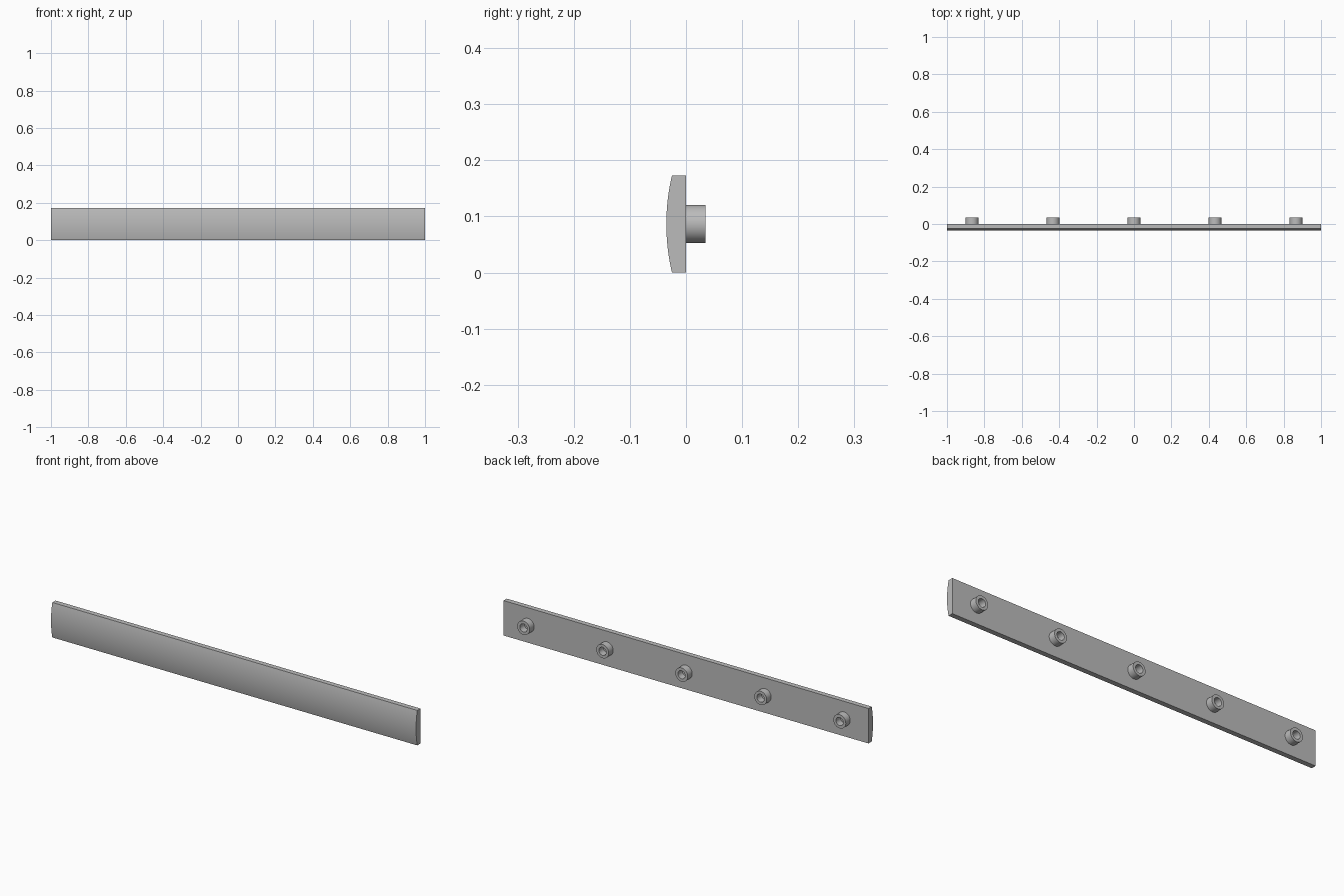
import bpy, bmesh, math

cube = bpy.data.objects.get("Cube")
if cube:
    bpy.data.objects.remove(cube, do_unlink=True)

LENGTH, HEIGHT = 2.0, 0.173
EDGE_Y, CROWN = -0.025, 0.010     # front edge position and bulge of the face
BOSS_R, HOLE_R, BOSS_Y = 0.034, 0.020, 0.035
BOSS_SPACING = 0.433

grey = bpy.data.materials.new("plain_grey")
grey.use_nodes = True
colour = (0.5, 0.5, 0.5, 1)
grey.diffuse_color = colour
grey.node_tree.nodes["Principled BSDF"].inputs["Base Color"].default_value = colour


def finish(bm, name):
    bmesh.ops.recalc_face_normals(bm, faces=bm.faces)
    mesh = bpy.data.meshes.new(name)
    bm.to_mesh(mesh)
    bm.free()
    mesh.materials.append(grey)
    obj = bpy.data.objects.new(name, mesh)
    bpy.context.collection.objects.link(obj)
    bpy.ops.object.select_all(action="DESELECT")
    obj.select_set(True)
    bpy.context.view_layer.objects.active = obj
    bpy.ops.object.shade_smooth_by_angle(angle=math.radians(30))
    return obj


# Long strip: flat back, gently arched front, extruded along x
half = HEIGHT / 2
radius = (half ** 2 + CROWN ** 2) / (2 * CROWN)
sweep = math.asin(half / radius)
steps = 24
profile = [(0, HEIGHT), (0, 0)]
for i in range(steps + 1):
    a = sweep * (2 * i / steps - 1)
    profile.append((EDGE_Y - CROWN + radius * (1 - math.cos(a)),
                    half + radius * math.sin(a)))
bm = bmesh.new()
end = bm.faces.new([bm.verts.new((-LENGTH / 2, y, z)) for y, z in profile])
extruded = bmesh.ops.extrude_face_region(bm, geom=[end], use_keep_orig=True)
moved = [v for v in extruded["geom"] if isinstance(v, bmesh.types.BMVert)]
bmesh.ops.translate(bm, verts=moved, vec=(LENGTH, 0, 0))
finish(bm, "strip")


# Hollow round bosses on the back, their roots sunk into the strip
def boss(name, x):
    bm = bmesh.new()
    root = -0.005
    section = [(BOSS_R, root), (BOSS_R, BOSS_Y), (HOLE_R, BOSS_Y), (HOLE_R, root)]
    sides = 48
    rings = []
    for i in range(sides):
        a = math.tau * i / sides
        rings.append([bm.verts.new((x + r * math.cos(a), y, half + r * math.sin(a)))
                      for r, y in section])
    for i in range(sides):
        a, b = rings[i], rings[(i + 1) % sides]
        for j in range(len(section)):
            k = (j + 1) % len(section)
            bm.faces.new((a[j], a[k], b[k], b[j]))
    finish(bm, name)


for n in range(5):
    boss(f"boss_{n + 1}", (n - 2) * BOSS_SPACING)
